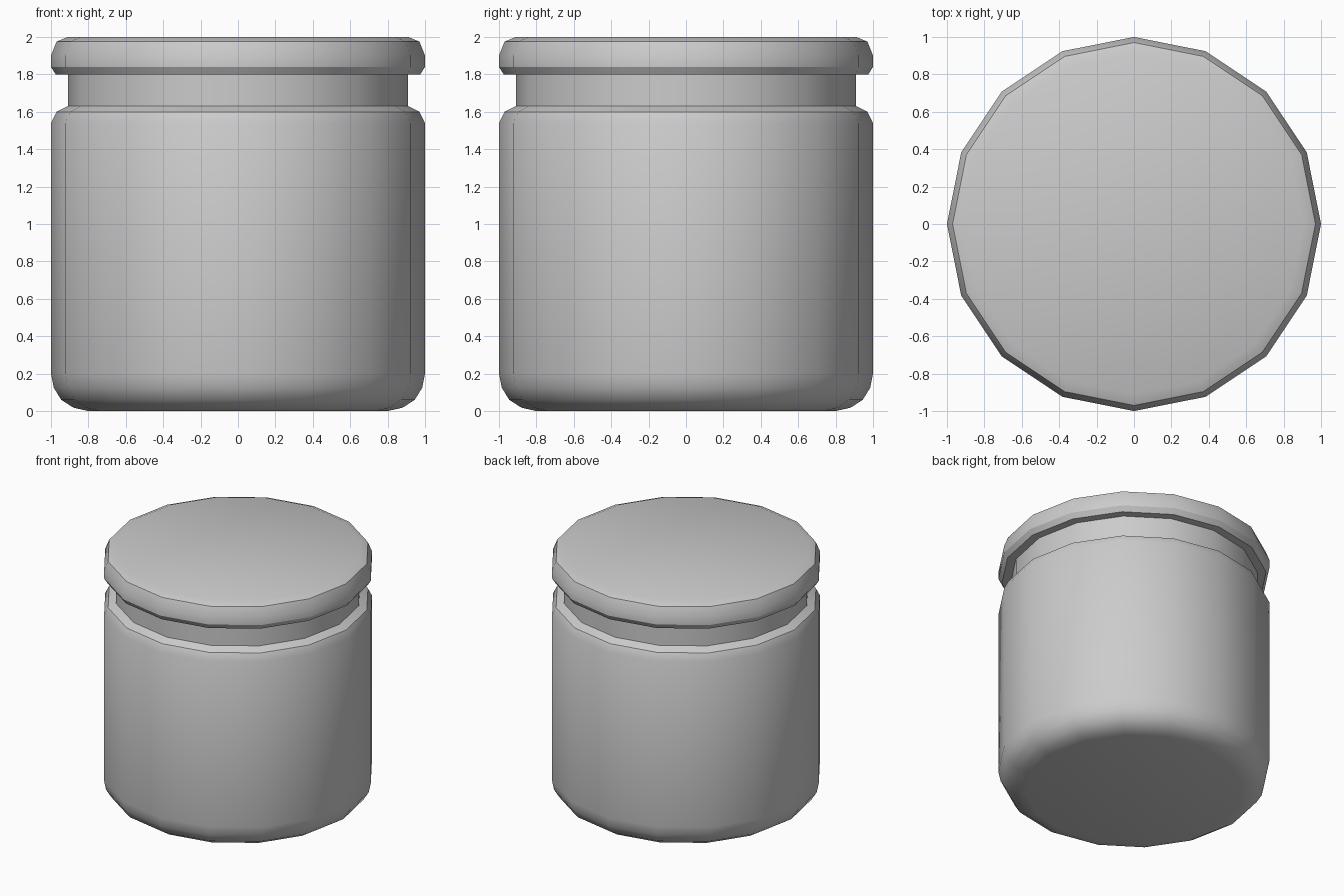
import bpy, bmesh
from math import cos, sin, tau, radians

if "Cube" in bpy.data.objects:
    bpy.data.objects.remove(bpy.data.objects["Cube"])

SIDES = 16


def lathe(name, profile, cap_start=False, cap_end=False):
    """Revolve an (r, z) profile, listed bottom to top, about z."""
    bm = bmesh.new()
    rings = [[bm.verts.new((r * cos(tau * i / SIDES), r * sin(tau * i / SIDES), z))
              for i in range(SIDES)] for r, z in profile]
    for a, b in zip(rings, rings[1:]):
        for i in range(SIDES):
            j = (i + 1) % SIDES
            bm.faces.new((a[i], a[j], b[j], b[i]))
    if cap_start:
        bm.faces.new(rings[0][::-1])
    if cap_end:
        bm.faces.new(rings[-1])
    mesh = bpy.data.meshes.new(name)
    bm.to_mesh(mesh)
    bm.free()
    obj = bpy.data.objects.new(name, mesh)
    bpy.context.collection.objects.link(obj)
    bpy.ops.object.select_all(action='DESELECT')
    obj.select_set(True)
    bpy.context.view_layer.objects.active = obj
    bpy.ops.object.shade_smooth_by_angle(angle=radians(30))
    return obj


# Jar: rounded base, straight wall, bevelled shoulder and neck
lathe("jar_body", [(0.80, 0.0), (0.88, 0.018), (0.945, 0.06), (0.985, 0.125),
                   (1.0, 0.20), (1.0, 1.54), (0.97, 1.60), (0.91, 1.63),
                   (0.91, 1.80)], cap_start=True)

# Lid: overhanging disc with bevelled rim, underside meets the neck
lathe("lid", [(0.91, 1.80), (0.975, 1.80), (1.0, 1.84), (1.0, 1.90),
              (0.97, 1.975), (0.91, 2.0)], cap_end=True)
